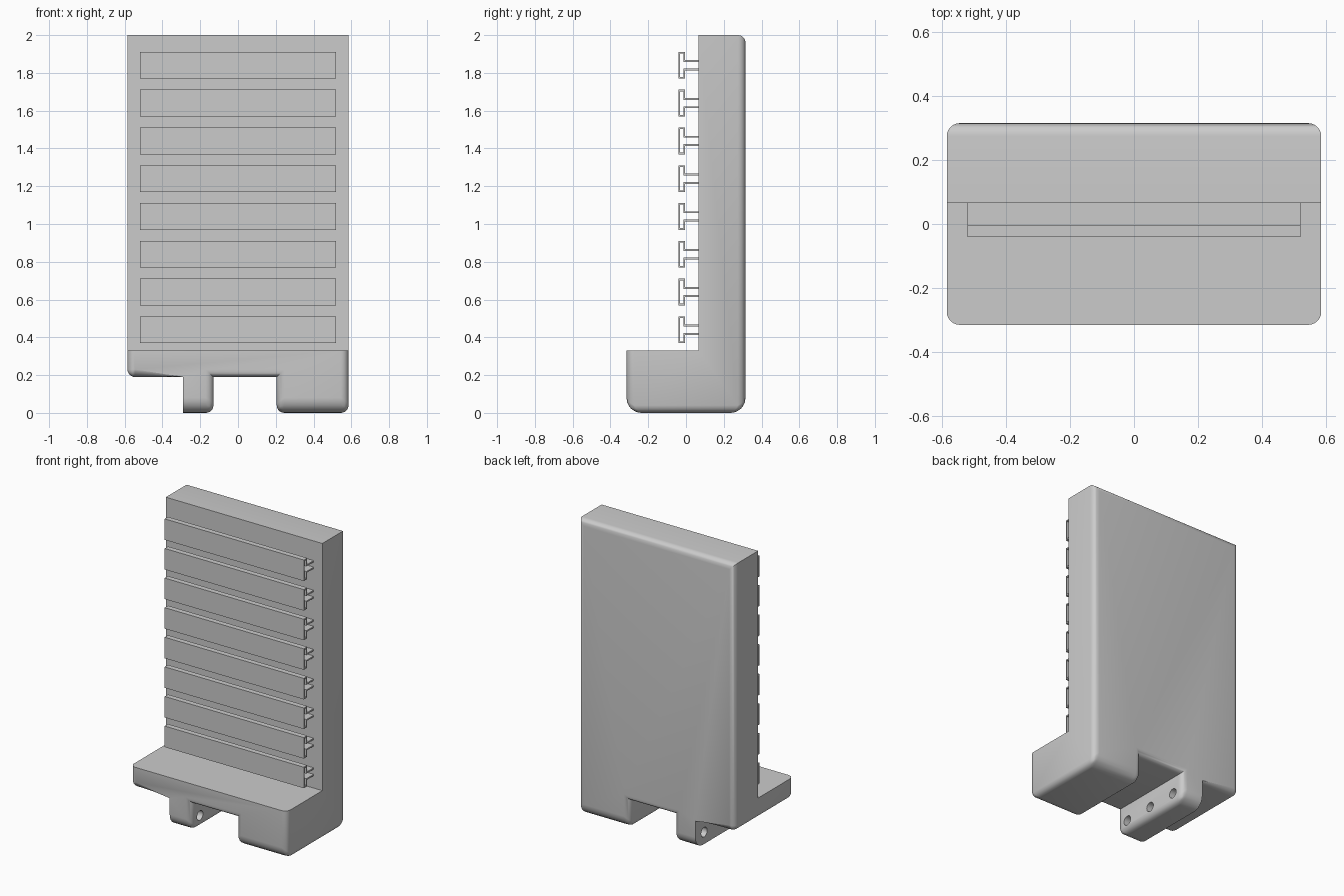
import bpy, bmesh, math
from mathutils import Matrix

if "Cube" in bpy.data.objects:
    bpy.data.objects.remove(bpy.data.objects["Cube"])


def make_object(name, bm):
    bmesh.ops.recalc_face_normals(bm, faces=bm.faces[:])
    mesh = bpy.data.meshes.new(name)
    bm.to_mesh(mesh)
    bm.free()
    obj = bpy.data.objects.new(name, mesh)
    bpy.context.collection.objects.link(obj)
    return obj


def near(a, b):
    return abs(a - b) < 1e-3


# Body: stepped block made of grid cells (back panel, shelf, foot and lug)
X = [-0.585, -0.29, -0.13, 0.205, 0.585]
Y = [-0.315, 0.065, 0.315]
Z = [0.0, 0.19, 0.33, 2.0]
DIRS = [(1, 0, 0), (-1, 0, 0), (0, 1, 0), (0, -1, 0), (0, 0, 1), (0, 0, -1)]


def filled(i, j, k):
    if not (0 <= i < 4 and 0 <= j < 2 and 0 <= k < 3):
        return False
    return (k == 0 and i in (1, 3)) or k == 1 or (k == 2 and j == 1)


bm = bmesh.new()
for i in range(4):
    for j in range(2):
        for k in range(3):
            if not filled(i, j, k):
                continue
            for d in DIRS:
                if filled(i + d[0], j + d[1], k + d[2]):
                    continue
                axis = [abs(c) for c in d].index(1)
                u, v = [a for a in range(3) if a != axis]
                corners = []
                for s, t in ((0, 0), (1, 0), (1, 1), (0, 1)):
                    c = [i, j, k]
                    c[axis] += max(d[axis], 0)
                    c[u] += s
                    c[v] += t
                    corners.append(bm.verts.new((X[c[0]], Y[c[1]], Z[c[2]])))
                bm.faces.new(corners)
bmesh.ops.remove_doubles(bm, verts=bm.verts[:], dist=1e-4)
bmesh.ops.recalc_face_normals(bm, faces=bm.faces[:])
bmesh.ops.dissolve_limit(bm, angle_limit=0.01, verts=bm.verts[:], edges=bm.edges[:])

# Rounded edges: larger radius under the front and back, smaller elsewhere
weight = bm.edges.layers.float.new("bevel_weight_edge")
for e in bm.edges:
    mid = (e.verts[0].co + e.verts[1].co) / 2
    run = e.verts[1].co - e.verts[0].co
    along_x = abs(run.x) > 1e-3
    sharp = (not e.is_convex or near(mid.z, 0.33) or near(mid.y, 0.065)
             or near(mid.x, -0.29) and not along_x
             or near(mid.z, 2) and not (along_x and mid.y > 0.3))
    if not sharp:
        e[weight] = 1.0 if along_x and near(mid.z, 0) else 0.5
body = make_object("back_panel_and_base", bm)
bevel = body.modifiers.new("rounded_edges", 'BEVEL')
bevel.limit_method = 'WEIGHT'
bevel.width = 0.08
bevel.segments = 6
bevel.use_clamp_overlap = False

# Three holes through the hinge lug
bm = bmesh.new()
for y in (-0.22, 0, 0.22):
    bmesh.ops.create_cone(bm, cap_ends=True, segments=24, radius1=0.032, radius2=0.032, depth=0.3,
                          matrix=Matrix.Translation((-0.21, y, 0.08)) @ Matrix.Rotation(math.pi / 2, 4, 'Y'))
cutter = make_object("hole_cutter", bm)
cutter.hide_render = True
holes = body.modifiers.new("holes", 'BOOLEAN')
holes.operation = 'DIFFERENCE'
holes.solver = 'EXACT'
holes.object = cutter

bpy.context.view_layer.objects.active = body
body.select_set(True)
bpy.ops.object.convert(target='MESH')
bpy.data.objects.remove(cutter)
bpy.ops.object.shade_smooth_by_angle(angle=math.radians(35))

# Slats: hollow channel profile (y, z) mirrored about its middle
outer = [(0.065, 0.027), (-0.004, 0.027), (-0.004, 0.071), (-0.04, 0.071)]
inner = [(-0.031, 0.062), (-0.013, 0.062), (-0.013, 0.017), (0.065, 0.017)]
profile = (outer + [(y, -z) for y, z in reversed(outer)]
           + [(y, -z) for y, z in reversed(inner)] + inner)
for n in range(8):
    bm = bmesh.new()
    face = bm.faces.new([bm.verts.new((-0.52, y, 0.44 + 0.2 * n + z)) for y, z in profile])
    ext = bmesh.ops.extrude_face_region(bm, geom=[face], use_keep_orig=True)
    bmesh.ops.translate(bm, vec=(1.04, 0, 0),
                        verts=[g for g in ext["geom"] if isinstance(g, bmesh.types.BMVert)])
    make_object(f"slat_{n + 1}", bm)
